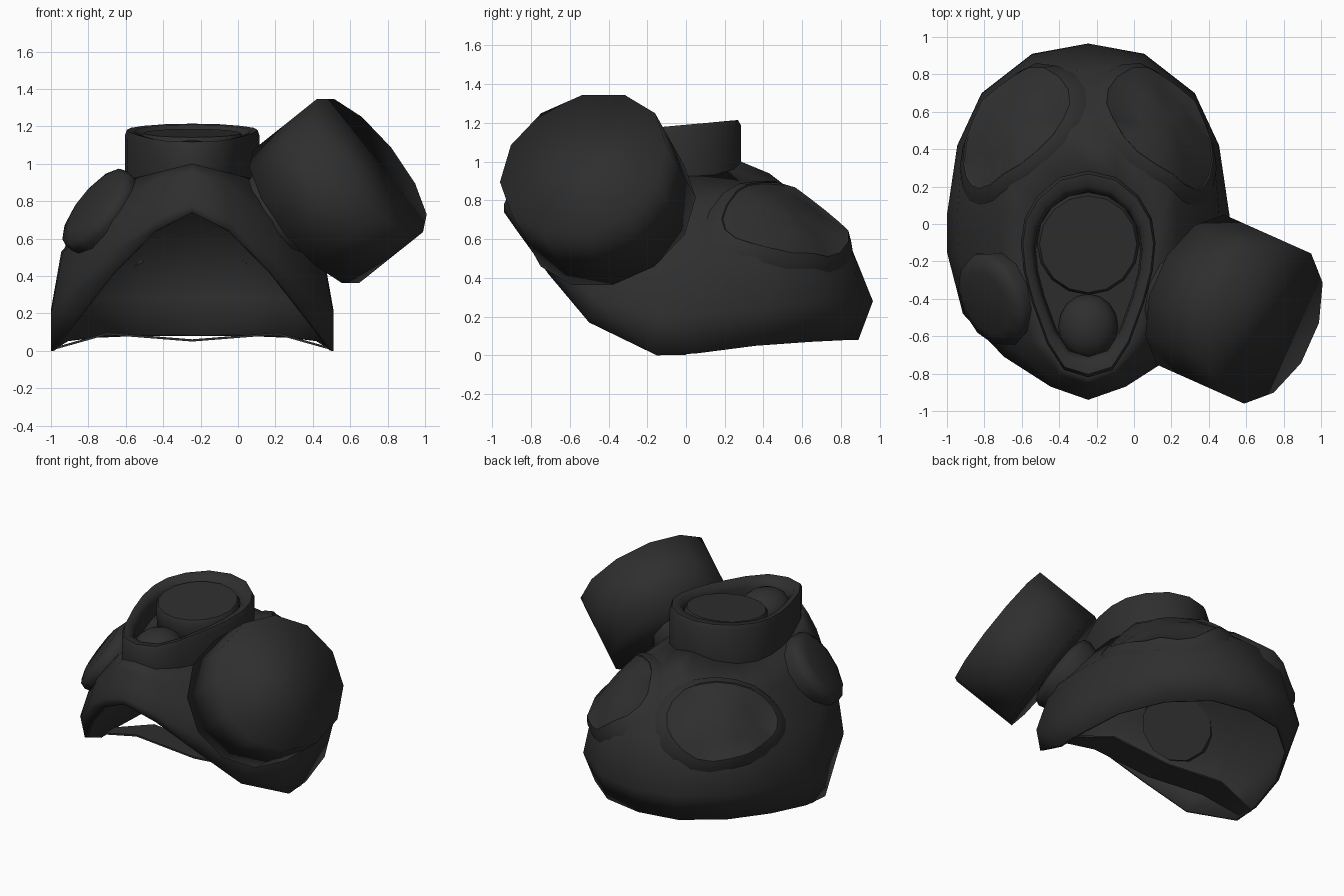
import bpy, bmesh, math
from mathutils import Vector
from mathutils.bvhtree import BVHTree

if "Cube" in bpy.data.objects:
    bpy.data.objects.remove(bpy.data.objects["Cube"])

CX = -0.245  # symmetry plane of the mask
rubber = bpy.data.materials.new("black_rubber")
rubber.diffuse_color = (0.028, 0.028, 0.028, 1)
rubber.use_nodes = True
rubber.node_tree.nodes["Principled BSDF"].inputs["Base Color"].default_value = rubber.diffuse_color


def finish(bm, name, angle=40):
    bmesh.ops.recalc_face_normals(bm, faces=bm.faces)
    me = bpy.data.meshes.new(name)
    bm.to_mesh(me)
    bm.free()
    ob = bpy.data.objects.new(name, me)
    bpy.context.collection.objects.link(ob)
    me.materials.append(rubber)
    bpy.ops.object.select_all(action='DESELECT')
    ob.select_set(True)
    bpy.context.view_layer.objects.active = ob
    bpy.ops.object.shade_smooth_by_angle(angle=math.radians(angle))
    return ob


def loft(rings, cap_start=False, cap_end=False):
    """Skin a stack of closed rings."""
    bm = bmesh.new()
    vs = [[bm.verts.new(p) for p in r] for r in rings]
    n = len(vs[0])
    for a, b in zip(vs, vs[1:]):
        for i in range(n):
            j = (i + 1) % n
            bm.faces.new((a[i], a[j], b[j], b[i]))
    if cap_start:
        bm.faces.new(vs[0])
    if cap_end:
        bm.faces.new(vs[-1])
    return bm


def full(half):
    """Mirror a half ring (back centre to front centre) into a closed ring."""
    right = [(CX + x, y, z) for x, y, z in half]
    left = [(CX - x, y, z) for x, y, z in half[-2:0:-1]]
    return right + left


def disc_stack(name, centre, axis, profile, sides, angle=40, turn=0.0):
    """Turned part: profile is (radius, distance along axis)."""
    axis = Vector(axis).normalized()
    u = axis.cross(Vector((0, 0, 1))).normalized()
    v = axis.cross(u)
    rings = []
    for r, h in profile:
        rings.append([Vector(centre) + axis * h + (u * math.cos(t) + v * math.sin(t)) * r
                      for t in (2 * math.pi * i / sides + turn for i in range(sides))])
    return finish(loft(rings, True, True), name, angle)


# face shell: open rim, side wall, cheek and brow rings
rim = [(0, .89, .08), (.28, .84, .08), (.52, .64, .07), (.68, .36, .05), (.75, .05, .01),
       (.755, -.15, 0), (.62, -.5, .17), (.42, -.71, .42), (.2, -.87, .64), (0, -.94, .74)]
wall = [(0, .965, .28), (.3, .91, .28), (.57, .7, .28), (.7, .42, .25), (.755, .05, .22),
        (.755, -.15, .2), (.67, -.48, .3), (.45, -.71, .52), (.2, -.87, .7), (0, -.94, .78)]
cheek = [(0, .82, .64), (.27, .83, .61), (.55, .63, .54), (.675, .36, .52), (.7, .05, .53),
         (.69, -.15, .53), (.6, -.42, .6), (.42, -.65, .7), (.2, -.84, .79), (0, -.91, .84)]
brow = [(0, .43, .94), (.16, .56, .83), (.37, .45, .81), (.46, .28, .81), (.48, .05, .78),
        (.48, -.15, .78), (.42, -.4, .79), (.31, -.63, .85), (.16, -.8, .91), (0, -.86, .95)]
# snout outline
snout = [(0, .285), (.15, .25), (.27, .15), (.34, .03), (.36, -.1),
         (.345, -.25), (.3, -.42), (.22, -.64), (.13, -.78), (0, -.82)]
base = [(x, y, 1.0 - .25 * min(x, .3)) for x, y in snout]


def snout_ring(k, drop=0.0):
    return full([(x * k, -.27 + (y + .27) * k, 1.19 + .088 * y - drop) for x, y in snout])


shell_bm = loft([full(r) for r in (rim, wall, cheek, brow, base)])
tree = BVHTree.FromBMesh(shell_bm)
shell = finish(shell_bm, "face_shell", 60)
sol = shell.modifiers.new("thickness", 'SOLIDIFY')
sol.thickness = 0.02
sol.offset = -1

# snout tube with a rounded lip and a recessed floor
finish(loft([full(base), snout_ring(1, .03), snout_ring(.97, 0), snout_ring(.86, .005),
             snout_ring(.8, .05), snout_ring(.78, .16)], False, True), "snout", 60)

# speech disc and valve bulb inside the snout
disc_stack("speech_disc", (CX, -.1, 1.08), (0, -.088, 1),
           [(.14, -.17), (.23, -.13), (.275, -.06), (.275, .06), (.26, .085)], 16, 50)
bm = bmesh.new()
bmesh.ops.create_uvsphere(bm, u_segments=16, v_segments=10, radius=.16)
for v in bm.verts:
    v.co = Vector((v.co.x + CX, v.co.y * 1.1 - .55, v.co.z * .8 + 1.0))
finish(bm, "valve_bulb", 60)

# eyepieces laid on the shell
for s, side in ((1, "right"), (-1, "left")):
    n = Vector((s * .52, .48, .7)).normalized()
    u = Vector((s * .66, -.75, 0))
    u = (u - n * u.dot(n)).normalized()
    v = n.cross(u)
    c = Vector((CX + s * .41, .515, .7))
    rings = []
    for k, off in ((1, -.015), (.95, .018), (.83, .035), (.81, .028), (.45, .032), (.08, .03)):
        ring = []
        for i in range(20):
            t = 2 * math.pi * i / 20
            a = .45 * math.cos(t)
            p = c + (u * a + v * math.sin(t) * (.33 - .12 * a)) * k
            hit = tree.ray_cast(p + n * 1.0, -n)[0]
            ring.append((hit if hit else p) + n * off)
        rings.append(ring)
    finish(loft(rings, False, True), "eyepiece_" + side, 40)

# filter ports on both cheeks
for s, side in ((1, "right"), (-1, "left")):
    disc_stack("filter_port_" + side, (CX + s * .505, -.405, .755), (s * .74, -.33, .59),
               [(.24, -.1), (.265, -.01), (.25, .03), (.18, .055)], 12, 50)

# filter canister on the right cheek, with its neck
axis = (.74, -.33, .59)
disc_stack("filter_canister", (.535, -.455, .855), axis, [(.455, -.23), (.455, .23)], 12, 100,
           math.radians(15))
disc_stack("canister_neck", (.3, -.39, .72), axis, [(.16, -.1), (.16, .12)], 12, 40)

# strap across the open underside, narrowing at its ends
path = [(-.995, .003, .05), (-.7, .086, .1), (CX, .05, .1), (.21, .086, .1), (.505, .003, .05)]
finish(loft([[(x, -w - .05, z), (x, w - .05, z), (x, w - .05, z + .012), (x, -w - .05, z + .012)]
             for x, z, w in path], True, True), "inner_strap", 30)
